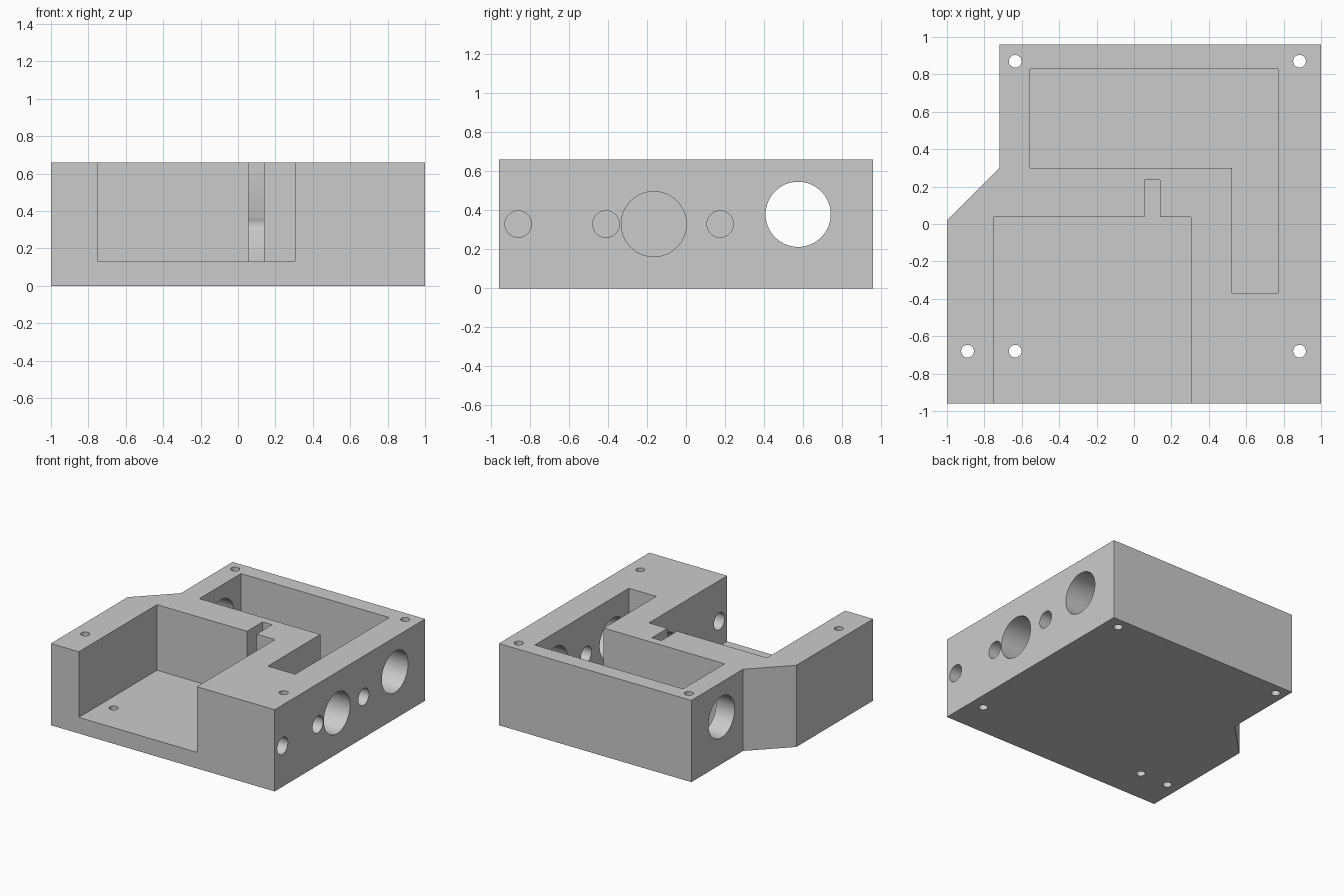
import bpy
import bmesh
from mathutils import Matrix, Vector

cube = bpy.data.objects.get("Cube")
if cube:
    bpy.data.objects.remove(cube, do_unlink=True)

HEIGHT, FLOOR, ABOVE = 0.66, 0.13, 0.8

grey = bpy.data.materials.new("plain_grey")
grey.use_nodes = True
grey.diffuse_color = (0.6, 0.6, 0.6, 1)
grey.node_tree.nodes["Principled BSDF"].inputs["Base Color"].default_value = (0.6, 0.6, 0.6, 1)


def finish(name, bm):
    bmesh.ops.recalc_face_normals(bm, faces=bm.faces)
    mesh = bpy.data.meshes.new(name)
    bm.to_mesh(mesh)
    bm.free()
    mesh.materials.append(grey)
    obj = bpy.data.objects.new(name, mesh)
    bpy.context.collection.objects.link(obj)
    return obj


def prism(name, outline, low, high):
    bm = bmesh.new()
    face = bm.faces.new([bm.verts.new((x, y, low)) for x, y in outline])
    result = bmesh.ops.extrude_face_region(bm, geom=[face])
    verts = [v for v in result["geom"] if isinstance(v, bmesh.types.BMVert)]
    bmesh.ops.translate(bm, verts=verts, vec=(0, 0, high - low))
    return finish(name, bm)


def rod(name, start, end, radius, sides):
    a, b = Vector(start), Vector(end)
    turn = (b - a).to_track_quat('Z', 'Y').to_matrix().to_4x4()
    bm = bmesh.new()
    bmesh.ops.create_cone(bm, cap_ends=True, segments=sides, radius1=radius,
                          radius2=radius, depth=(b - a).length,
                          matrix=Matrix.Translation((a + b) / 2) @ turn)
    return finish(name, bm)


# Solid housing with one clipped corner
housing = prism("housing", [(-1, -0.96), (1, -0.96), (1, 0.96), (-0.72, 0.96),
                            (-0.72, 0.3), (-1, 0.02)], 0, HEIGHT)

# Open front bay with its narrow slot, and the L-shaped back pocket
cutters = [
    prism("front_bay_cutter", [(-0.75, -1.1), (0.305, -1.1), (0.305, 0.037),
                               (0.14, 0.037), (0.14, 0.235), (0.055, 0.235),
                               (0.055, 0.037), (-0.75, 0.037)], FLOOR, ABOVE),
    prism("back_pocket_cutter", [(-0.555, 0.3), (0.525, 0.3), (0.525, -0.37),
                                 (0.77, -0.37), (0.77, 0.83), (-0.555, 0.83)], FLOOR, ABOVE),
]

# Side bores: y, z, radius, inner end
for y, z, radius, inner in [(-0.86, 0.33, 0.068, 0.2), (-0.41, 0.33, 0.068, 0.2),
                            (-0.165, 0.33, 0.167, 0.2), (0.175, 0.33, 0.068, 0.055),
                            (0.575, 0.38, 0.167, -1.1)]:
    cutters.append(rod("side_bore_cutter", (1.1, y, z), (inner, y, z), radius, 64))

# Vertical screw holes
for x, y in [(-0.635, 0.87), (0.885, 0.87), (-0.89, -0.68), (-0.635, -0.68), (0.885, -0.68)]:
    cutters.append(rod("screw_hole_cutter", (x, y, -0.1), (x, y, ABOVE), 0.034, 32))

for cutter in cutters:
    cutter.hide_render = True
    cutter.hide_set(True)
    cut = housing.modifiers.new("cut", 'BOOLEAN')
    cut.operation = 'DIFFERENCE'
    cut.solver = 'EXACT'
    cut.object = cutter

# Apply the cuts, then smooth only the bores
bpy.context.view_layer.update()
graph = bpy.context.evaluated_depsgraph_get()
housing_mesh = bpy.data.meshes.new_from_object(housing.evaluated_get(graph))
housing.modifiers.clear()
housing.data = housing_mesh
for cutter in cutters:
    bpy.data.objects.remove(cutter, do_unlink=True)
bpy.ops.object.select_all(action='DESELECT')
bpy.context.view_layer.objects.active = housing
housing.select_set(True)
bpy.ops.object.shade_smooth_by_angle(angle=0.5)
